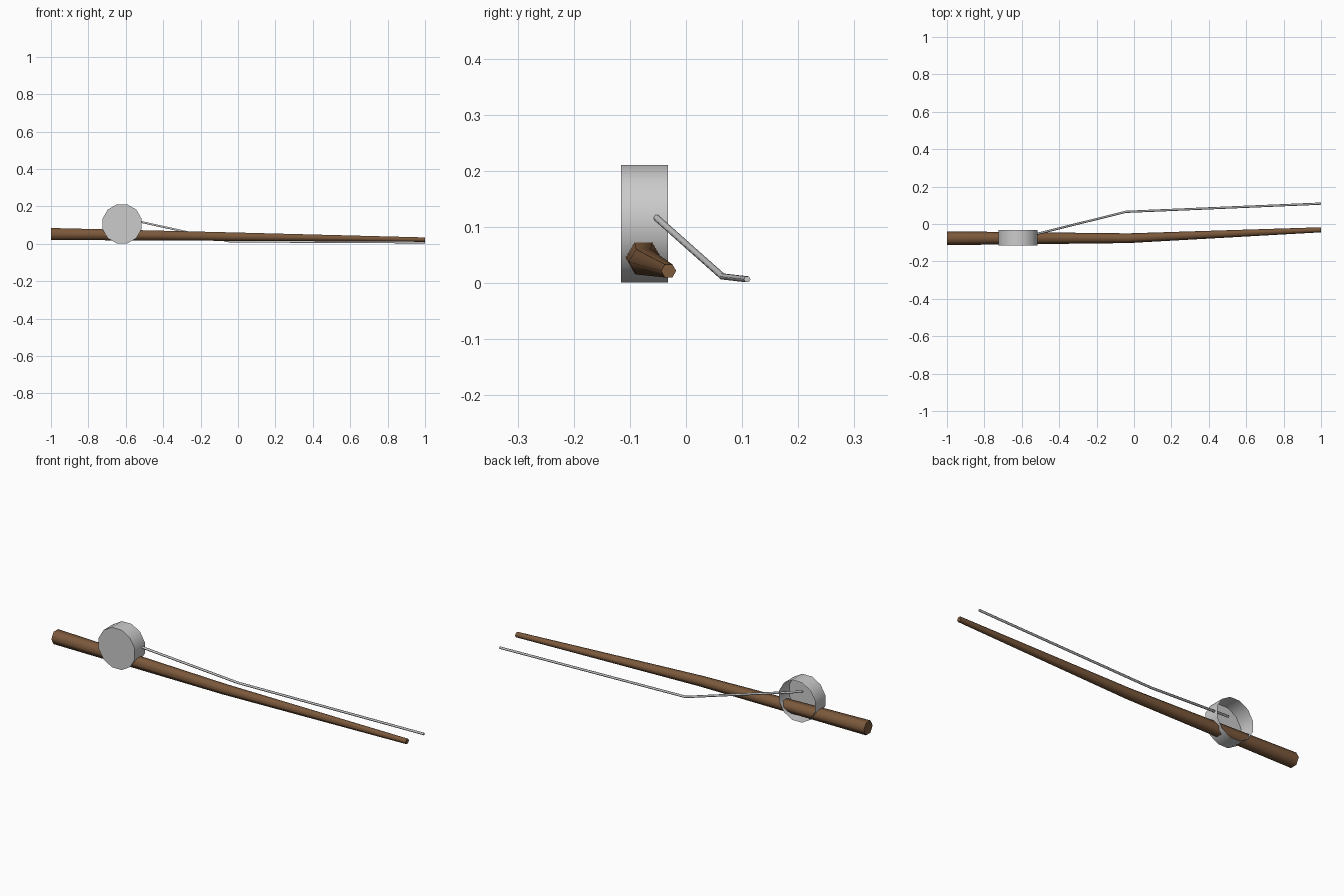
import bpy, bmesh, math
from mathutils import Vector

if "Cube" in bpy.data.objects:
    bpy.data.objects.remove(bpy.data.objects["Cube"])


def loft(name, rings, sides, axis, phase=0.0, cap_start=True, cap_end=True, color=None):
    """Skin polygon rings given as (x, y, z, radius), each square to the x or y axis."""
    u = Vector((0, 1, 0)) if axis == 'x' else Vector((1, 0, 0))
    w = Vector((0, 0, 1))
    bm = bmesh.new()
    loops = []
    for x, y, z, r in rings:
        c = Vector((x, y, z))
        angles = [phase + 2 * math.pi * i / sides for i in range(sides)]
        loops.append([bm.verts.new(c + r * (math.cos(a) * u + math.sin(a) * w)) for a in angles])
    for a, b in zip(loops, loops[1:]):
        for i in range(sides):
            j = (i + 1) % sides
            bm.faces.new((a[i], a[j], b[j], b[i]))
    if cap_start:
        bm.faces.new(loops[0][::-1])
    if cap_end:
        bm.faces.new(loops[-1])
    bmesh.ops.recalc_face_normals(bm, faces=bm.faces)
    mesh = bpy.data.meshes.new(name)
    bm.to_mesh(mesh)
    bm.free()
    obj = bpy.data.objects.new(name, mesh)
    bpy.context.collection.objects.link(obj)
    if color:
        mat = bpy.data.materials.new(name + "_color")
        mat.diffuse_color = color
        mat.use_nodes = True
        mat.node_tree.nodes["Principled BSDF"].inputs["Base Color"].default_value = mat.diffuse_color
        mesh.materials.append(mat)
    bpy.ops.object.select_all(action='DESELECT')
    obj.select_set(True)
    bpy.context.view_layer.objects.active = obj
    bpy.ops.object.shade_smooth_by_angle(angle=math.radians(65))
    return obj


# Tapered, slightly bent six-sided rod
loft("rod",
     [(-1, -0.076, 0.052, 0.037), (-0.03, -0.076, 0.038, 0.026), (1, -0.031, 0.022, 0.0135)],
     6, 'x', color=(0.2, 0.1, 0.045, 1))

# Reel drum: closed at the front, open at the back
loft("reel",
     [(-0.62, -0.116, 0.106, 0.108), (-0.62, -0.032, 0.106, 0.108)],
     12, 'y', phase=math.pi / 12, cap_end=False)

# Line running out of the drum, bending once and ending level with the rod tip
loft("fishing_line",
     [(-0.62, -0.078, 0.139, 0.006), (-0.045, 0.065, 0.012, 0.006), (1, 0.109, 0.007, 0.006)],
     6, 'x')
